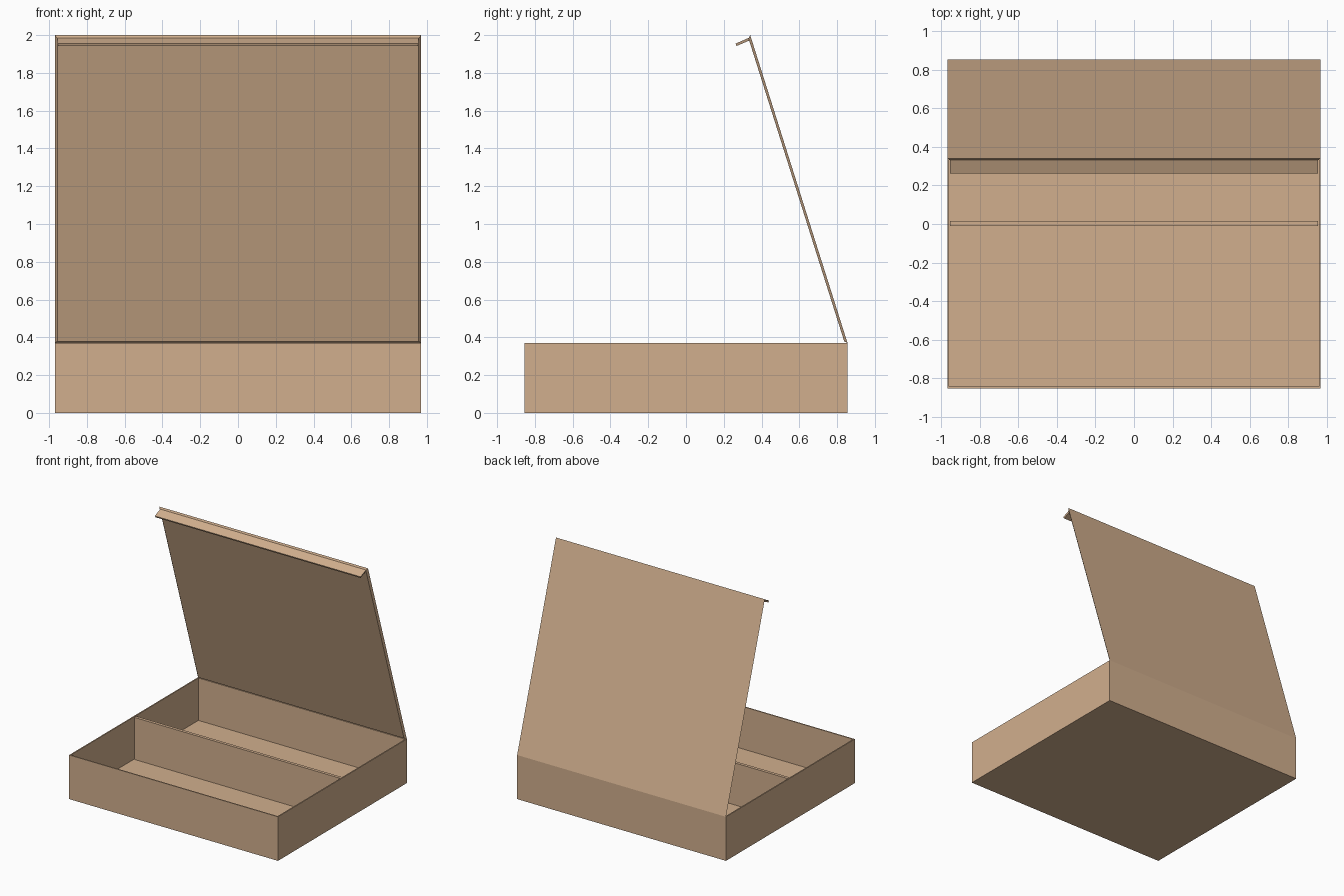
import bpy, bmesh
from mathutils import Vector

cube = bpy.data.objects.get("Cube")
if cube:
    bpy.data.objects.remove(cube, do_unlink=True)

card = bpy.data.materials.new("cardboard tan")
card.use_nodes = True
tan = (0.64, 0.43, 0.27, 1)
card.diffuse_color = tan
card.node_tree.nodes["Principled BSDF"].inputs["Base Color"].default_value = tan

W, D, H, T = 0.97, 0.855, 0.37, 0.014   # half width, half depth, tray height, board


def finish(name, bm):
    bmesh.ops.recalc_face_normals(bm, faces=bm.faces)
    mesh = bpy.data.meshes.new(name)
    bm.to_mesh(mesh)
    bm.free()
    mesh.materials.append(card)
    obj = bpy.data.objects.new(name, mesh)
    bpy.context.collection.objects.link(obj)
    return obj


def block(bm, lo, hi):
    lo, hi = Vector(lo), Vector(hi)
    verts = bmesh.ops.create_cube(bm, size=1)["verts"]
    bmesh.ops.scale(bm, vec=hi - lo, verts=verts)
    bmesh.ops.translate(bm, vec=(lo + hi) / 2, verts=verts)


def mitred_board(name, half, start, end, inset, ends):
    """Board between two (y, z) points; its inner face is inset at the edges."""
    a, b = Vector((0, *start)), Vector((0, *end))
    along = (b - a).normalized()
    inward = Vector((0, -along.z, along.y)) * T
    side = Vector((half, 0, 0))
    shift = Vector((inset, 0, 0))
    bm = bmesh.new()
    outer = [a - side, a + side, b + side, b - side]
    p, q = a + inward + along * ends[0], b + inward - along * ends[1]
    inner = [p - side + shift, p + side - shift, q + side - shift, q - side + shift]
    o = [bm.verts.new(v) for v in outer]
    i = [bm.verts.new(v) for v in inner]
    bm.faces.new(o)
    bm.faces.new(i)
    for k in range(4):
        n = (k + 1) % 4
        bm.faces.new((o[k], o[n], i[n], i[k]))
    return finish(name, bm)


# Open tray: the top is inset into a rim and the inner face pushed down
bm = bmesh.new()
block(bm, (-W, -D, 0), (W, D, H))
top = max(bm.faces, key=lambda f: f.calc_center_median().z)
bmesh.ops.inset_region(bm, faces=[top], thickness=T)
floor = bmesh.ops.extrude_discrete_faces(bm, faces=[top])["faces"][0]
bmesh.ops.translate(bm, vec=(0, 0, T - H), verts=floor.verts)
finish("tray", bm)

# Divider across the middle of the tray
bm = bmesh.new()
block(bm, (T - W, -0.01, T), (W - T, 0.016, H - 0.003))
finish("divider", bm)

# Raised lid, hinged at the back, with its folded tuck flap
mitred_board("lid", W, (D, H), (0.34, 2.0), T, (T, T))
mitred_board("tuck_flap", W - T, (0.336, 1.987), (0.262, 1.955), 0.004, (0, 0))
